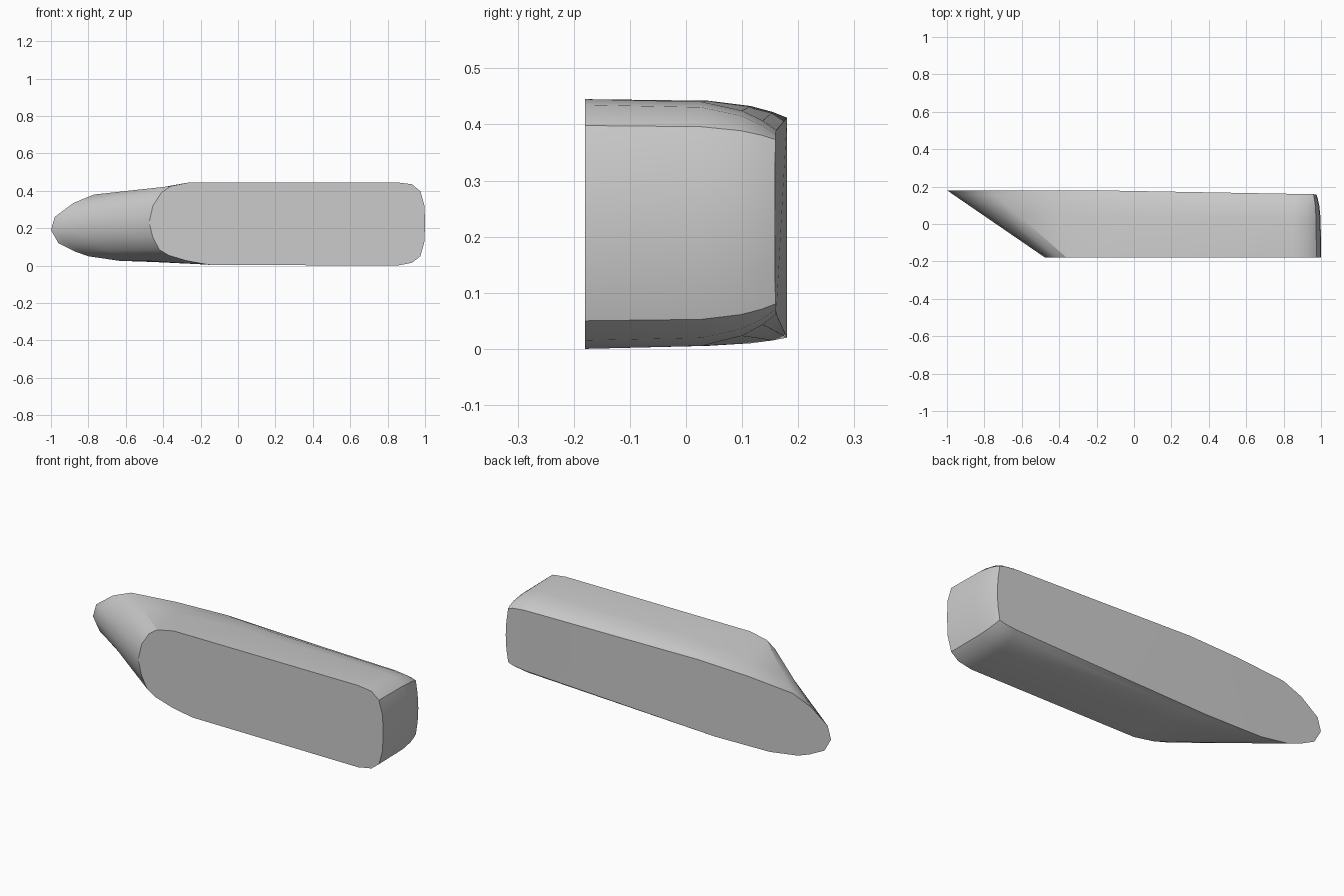
import bpy
import bmesh
import math

cube = bpy.data.objects.get("Cube")
if cube:
    bpy.data.objects.remove(cube, do_unlink=True)

HALF = 0.18   # half the depth

# Outline pairs: front x, front z, back x, back z
tip = (-0.475, 0.23, -1.0, 0.19)
upper = [(-0.455, 0.32, -0.98, 0.26), (-0.41, 0.39, -0.88, 0.335),
         (-0.36, 0.425, -0.77, 0.38), (-0.26, 0.445, -0.5, 0.402),
         (0.0, 0.445, -0.2, 0.412), (0.85, 0.445, 0.86, 0.39),
         (0.93, 0.435, 0.93, 0.382), (0.975, 0.398, 0.96, 0.373)]
lower = [(-0.455, 0.15, -0.96, 0.12), (-0.42, 0.085, -0.87, 0.075),
         (-0.37, 0.055, -0.8, 0.05), (-0.27, 0.025, -0.63, 0.025),
         (-0.15, 0.004, -0.3, 0.02), (0.85, 0.0, 0.86, 0.062),
         (0.93, 0.015, 0.93, 0.07), (0.975, 0.05, 0.96, 0.08)]
end = [(0.997, 0.32, 0.971, 0.30), (1.0, 0.23, 0.975, 0.225),
       (0.997, 0.13, 0.971, 0.15)]
loop = [tip] + upper + end + lower[::-1]


def ring_point(row, t):
    """Slanted nose runs straight; the rest rounds over near the back."""
    fx, fz, bx, bz = row
    blend = t if fx < -0.2 else t ** 5
    back_y = HALF - 0.018 * max(0, bx + 0.2)
    return (fx + (bx - fx) * blend,
            -HALF + (back_y + HALF) * t,
            fz + (bz - fz) * blend)


bm = bmesh.new()
rings = [[bm.verts.new(ring_point(r, t)) for r in loop]
         for t in (0, 0.61, 0.82, 0.93, 1)]

# Side wall
n = len(loop)
for a, b in zip(rings, rings[1:]):
    for i in range(n):
        j = (i + 1) % n
        bm.faces.new((a[i], a[j], b[j], b[i]))

# Front and back caps, in strips from nose to end
k = len(upper)
for ring in (rings[0], rings[-1]):
    bm.faces.new((ring[0], ring[1], ring[-1]))
    for i in range(1, k):
        bm.faces.new((ring[i], ring[i + 1], ring[n - i - 1], ring[n - i]))
    bm.faces.new(ring[k:n - k + 1])
bmesh.ops.recalc_face_normals(bm, faces=bm.faces)

mesh = bpy.data.meshes.new("wedge_block")
bm.to_mesh(mesh)
bm.free()
block = bpy.data.objects.new("wedge_block", mesh)
bpy.context.collection.objects.link(block)

# Plain grey
grey = bpy.data.materials.new("light_grey")
grey.use_nodes = True
colour = (0.6, 0.6, 0.6, 1)
grey.diffuse_color = colour
grey.node_tree.nodes["Principled BSDF"].inputs["Base Color"].default_value = colour
mesh.materials.append(grey)

bpy.ops.object.select_all(action="DESELECT")
block.select_set(True)
bpy.context.view_layer.objects.active = block
bpy.ops.object.shade_smooth_by_angle(angle=math.radians(32))
